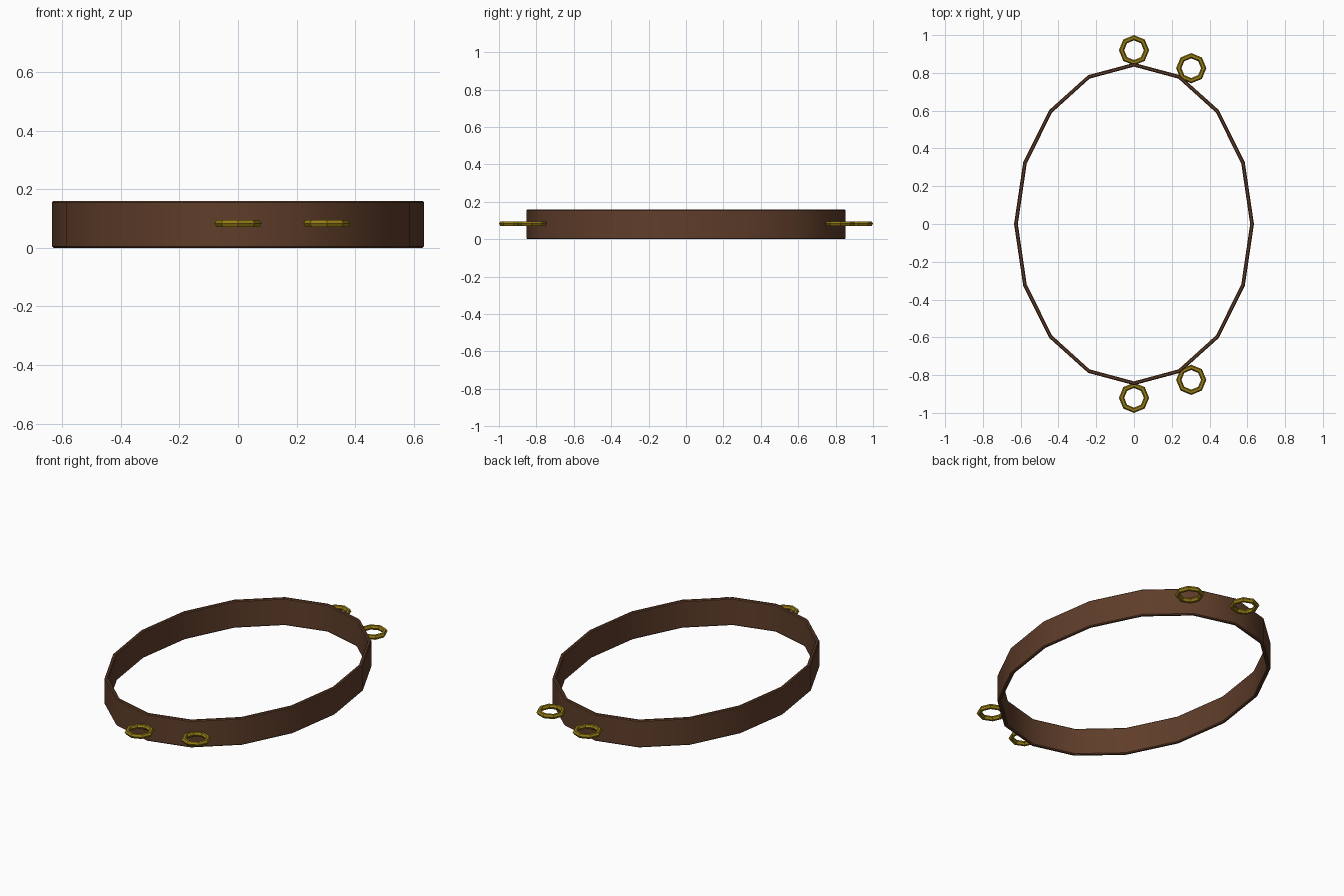
import bpy, bmesh
from math import cos, sin, pi

cube = bpy.data.objects.get("Cube")
if cube:
    bpy.data.objects.remove(cube, do_unlink=True)


def make_material(name, color):
    mat = bpy.data.materials.new(name)
    mat.use_nodes = True
    mat.diffuse_color = color
    mat.node_tree.nodes["Principled BSDF"].inputs["Base Color"].default_value = color
    return mat


leather = make_material("brown_leather", (0.115, 0.047, 0.023, 1))
brass = make_material("dull_brass", (0.30, 0.20, 0.008, 1))


def sweep(name, profile, sides, rx, ry, center, mat):
    """Sweep a closed (radial, height) profile around an ellipse."""
    bm = bmesh.new()
    loops = []
    for i in range(sides):
        a = 2 * pi * i / sides
        loops.append([bm.verts.new(((rx + r) * cos(a), (ry + r) * sin(a), z))
                      for r, z in profile])
    n = len(profile)
    for i in range(sides):
        a, b = loops[i], loops[(i + 1) % sides]
        for j in range(n):
            k = (j + 1) % n
            bm.faces.new((a[j], b[j], b[k], a[k]))
    bmesh.ops.recalc_face_normals(bm, faces=bm.faces)
    mesh = bpy.data.meshes.new(name)
    bm.to_mesh(mesh)
    bm.free()
    mesh.materials.append(mat)
    obj = bpy.data.objects.new(name, mesh)
    obj.location = center
    bpy.context.collection.objects.link(obj)
    bpy.ops.object.select_all(action="DESELECT")
    obj.select_set(True)
    bpy.context.view_layer.objects.active = obj
    bpy.ops.object.shade_smooth_by_angle(angle=pi / 5)
    return obj


# Oval strap with slightly chamfered rims
half, thick, cut = 0.08, 0.01, 0.005
strap_profile = [(thick, cut - half), (thick, half - cut),
                 (thick - cut, half), (cut - thick, half),
                 (-thick, half - cut), (-thick, cut - half),
                 (cut - thick, -half), (thick - cut, -half)]
sweep("strap_band", strap_profile, 16, 0.625, 0.843, (0, 0, half), leather)

# Flat-lying rings at both ends, one centred and one to the left
ring_profile = [(0.014 * cos(j * pi / 3), 0.014 * sin(j * pi / 3)) for j in range(6)]
for end, side in (("front", -1), ("back", 1)):
    for place, x, y in (("centre", 0, 0.92), ("left", 0.303, 0.825)):
        sweep(f"{end}_{place}_ring", ring_profile, 8, 0.066, 0.066,
              (x, side * y, 0.083), brass)
